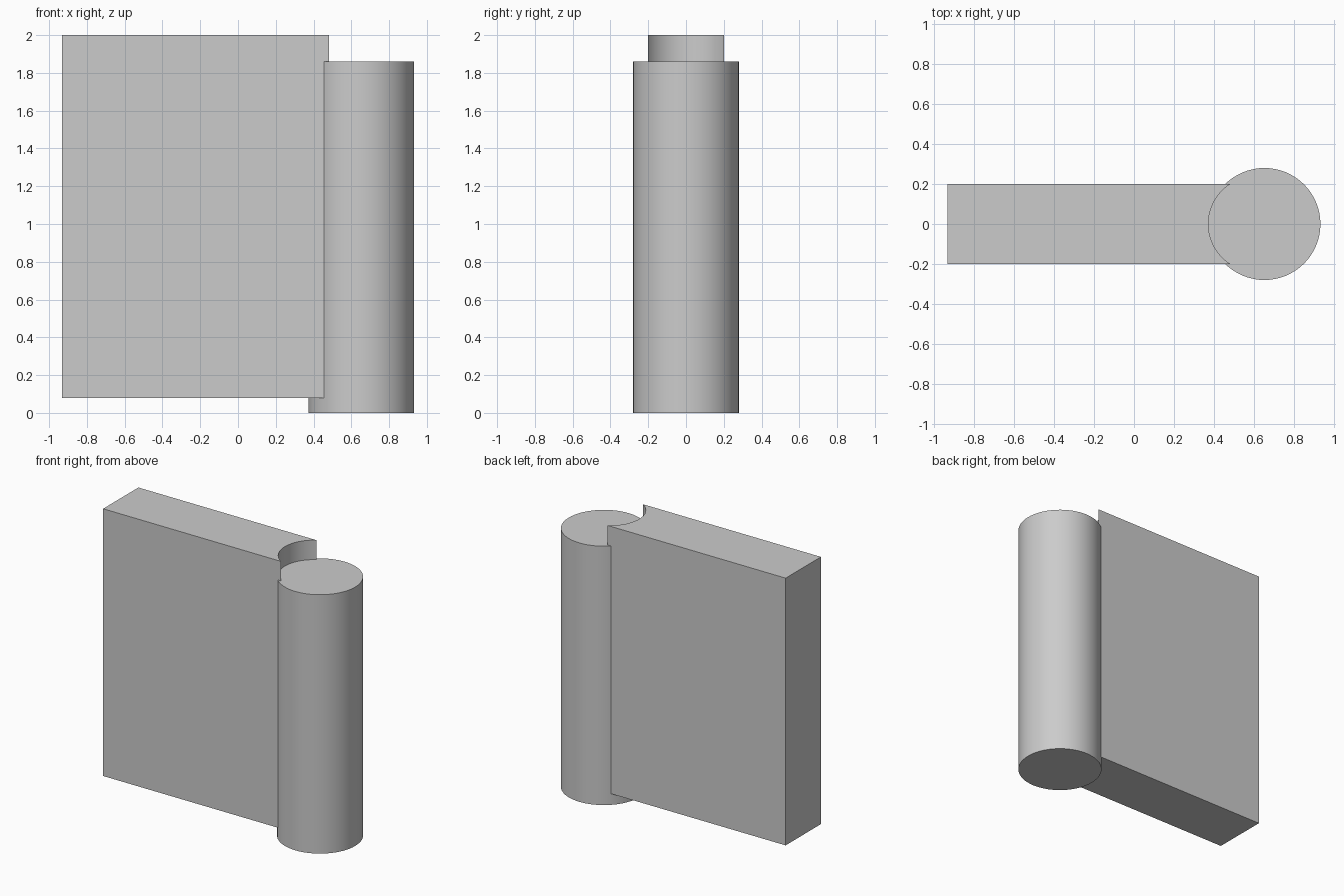
import bpy, bmesh, math

default = bpy.data.objects.get("Cube")
if default:
    bpy.data.objects.remove(default, do_unlink=True)

grey = bpy.data.materials.new("plain grey")
grey.use_nodes = True
colour = (0.6, 0.6, 0.6, 1)
grey.diffuse_color = colour
grey.node_tree.nodes["Principled BSDF"].inputs["Base Color"].default_value = colour


def extrude_profile(name, points, bottom, top):
    """Make a closed solid from a plan outline."""
    bm = bmesh.new()
    face = bm.faces.new([bm.verts.new((x, y, bottom)) for x, y in points])
    result = bmesh.ops.extrude_face_region(bm, geom=[face])
    for v in result["geom"]:
        if isinstance(v, bmesh.types.BMVert):
            v.co.z = top
    bmesh.ops.recalc_face_normals(bm, faces=bm.faces)
    mesh = bpy.data.meshes.new(name)
    bm.to_mesh(mesh)
    bm.free()
    mesh.materials.append(grey)
    obj = bpy.data.objects.new(name, mesh)
    bpy.context.collection.objects.link(obj)
    bpy.ops.object.select_all(action='DESELECT')
    obj.select_set(True)
    bpy.context.view_layer.objects.active = obj
    bpy.ops.object.shade_smooth_by_angle(angle=math.radians(30))
    return obj


def arc(cx, radius, start, end, steps):
    angles = [start + (end - start) * i / steps for i in range(steps + 1)]
    return [(cx + radius * math.cos(a), radius * math.sin(a)) for a in angles]


# Round post
post_x, post_radius = 0.652, 0.28
post = arc(post_x, post_radius, 0, 2 * math.pi, 64)[:-1]
extrude_profile("round_post", post, 0, 1.86)

# Flat panel with a hollow end that cradles the post
half_depth, left_end, tip_x = 0.2, -0.932, 0.482
sag = tip_x - (post_x - post_radius)
hollow_radius = (half_depth ** 2 + sag ** 2) / (2 * sag)
hollow_x = post_x - post_radius + hollow_radius
spread = math.asin(half_depth / hollow_radius)
hollow = arc(hollow_x, hollow_radius, math.pi - spread, math.pi + spread, 32)
panel = [(left_end, -half_depth), (left_end, half_depth)] + hollow
extrude_profile("flat_panel", panel, 0.08, 2)
